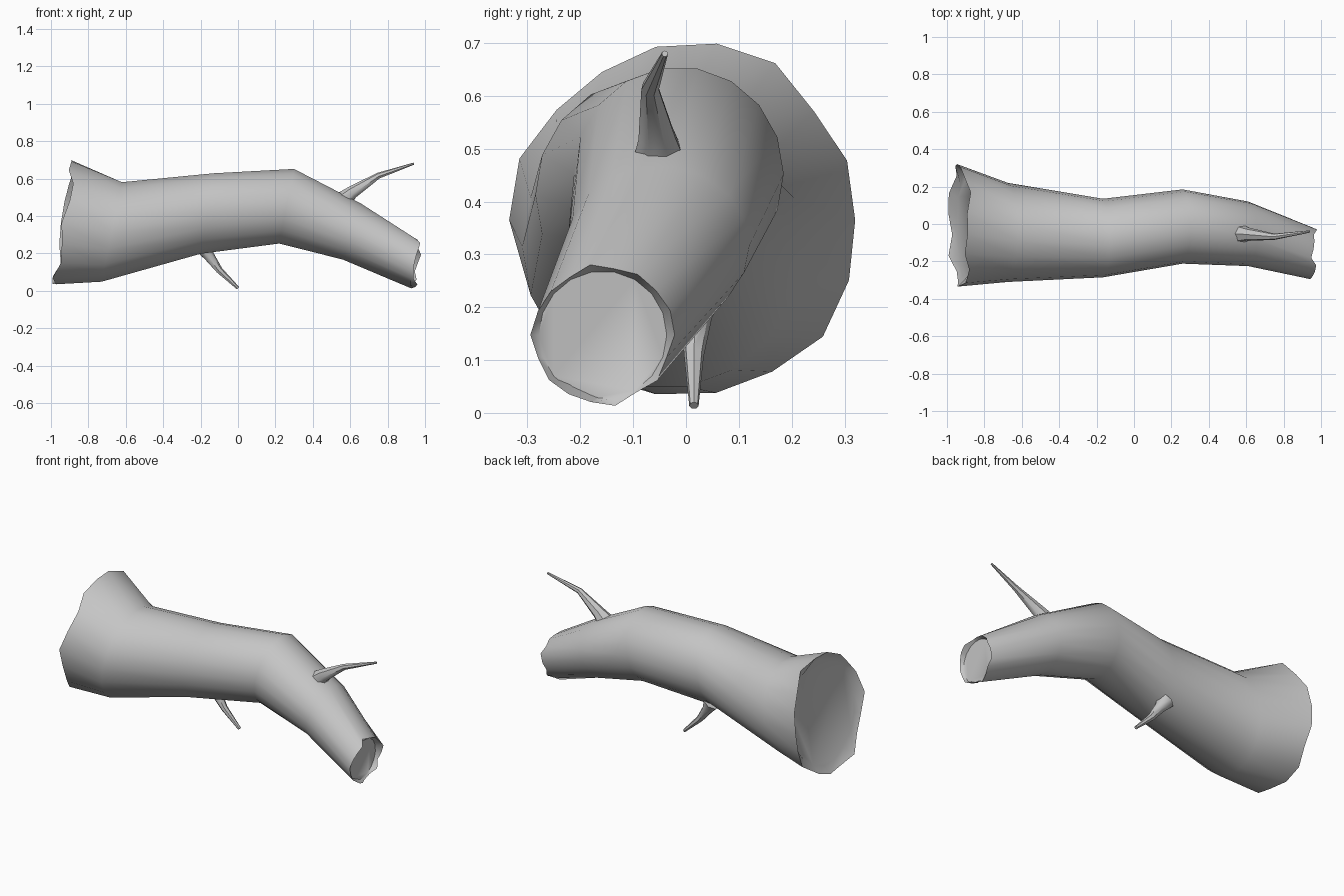
import bpy, bmesh, math, random
from mathutils import Vector

random.seed(4)
if "Cube" in bpy.data.objects:
    bpy.data.objects.remove(bpy.data.objects["Cube"], do_unlink=True)

bark = bpy.data.materials.new("grey_bark")
bark.use_nodes = True
colour = (0.56, 0.56, 0.56, 1)
bark.diffuse_color = colour
bark.node_tree.nodes["Principled BSDF"].inputs["Base Color"].default_value = colour


def loft(name, rings):
    """Skin a list of point rings and close both ends."""
    bm = bmesh.new()
    loops = [[bm.verts.new(p) for p in ring] for ring in rings]
    for a, b in zip(loops, loops[1:]):
        n = len(a)
        for i in range(n):
            j = (i + 1) % n
            bm.faces.new((a[i], a[j], b[j], b[i]))
    bm.faces.new(loops[0])
    bm.faces.new(loops[-1])
    bmesh.ops.recalc_face_normals(bm, faces=bm.faces[:])
    mesh = bpy.data.meshes.new(name)
    bm.to_mesh(mesh)
    bm.free()
    mesh.materials.append(bark)
    obj = bpy.data.objects.new(name, mesh)
    bpy.context.collection.objects.link(obj)
    bpy.ops.object.select_all(action='DESELECT')
    obj.select_set(True)
    bpy.context.view_layer.objects.active = obj
    bpy.ops.object.shade_smooth_by_angle(angle=math.radians(50))
    return obj


def log_ring(bottom, top, y_min, y_max, sides=18, ragged=0.0):
    """Tilted oval section between a bottom and a top (x, z) point."""
    low, high = Vector((bottom[0], 0, bottom[1])), Vector((top[0], 0, top[1]))
    centre = (low + high) / 2 + Vector((0, (y_min + y_max) / 2, 0))
    up, side = (high - low) / 2, Vector((0, (y_max - y_min) / 2, 0))
    ring = []
    for i in range(sides):
        t = math.tau * i / sides
        r = 1 + random.uniform(-1.6, 1) * ragged
        p = centre + (side * math.cos(t) + up * math.sin(t)) * r
        p.x += random.uniform(-0.7, 0.7) * ragged
        ring.append(p)
    return ring


def inset(ring, scale, shift):
    """Smaller copy of a ring, pushed into the log."""
    c = sum(ring, Vector()) / len(ring)
    return [c + (p - c) * scale + Vector((shift, 0, 0)) for p in ring]


def branch(name, path, sides=7):
    """Tapered twig through (point, radius) stations."""
    pts = [Vector(p) for p, r in path]
    rings = []
    for k, (p, r) in enumerate(path):
        d = (pts[min(k + 1, len(pts) - 1)] - pts[max(k - 1, 0)]).normalized()
        u = d.cross(Vector((0, 1, 0))).normalized()
        v = d.cross(u)
        rings.append([pts[k] + (u * math.cos(a) + v * math.sin(a)) * r
                      for a in (math.tau * i / sides for i in range(sides))])
    return loft(name, rings)


# Log: ragged flared butt, bent trunk, ragged narrow end, recessed end faces
butt = log_ring((-0.98, 0.03), (-0.88, 0.70), -0.33, 0.33, ragged=0.03)
tip = log_ring((0.945, 0.015), (0.97, 0.28), -0.29, -0.025, ragged=0.035)
butt_flat = log_ring((-0.97, 0.05), (-0.87, 0.67), -0.31, 0.31)
tip_flat = log_ring((0.945, 0.02), (0.965, 0.275), -0.285, -0.03)
trunk = [
    log_ring((-0.73, 0.045), (-0.62, 0.585), -0.31, 0.22),
    log_ring((-0.20, 0.195), (-0.13, 0.632), -0.285, 0.135),
    log_ring((0.22, 0.25), (0.30, 0.655), -0.212, 0.185),
    log_ring((0.56, 0.165), (0.66, 0.468), -0.225, 0.12),
]
loft("log", [inset(butt_flat, 0.94, 0.02), butt] + trunk
     + [tip, inset(tip_flat, 0.95, -0.025)])

# Broken twigs
branch("upper_twig", [((0.54, -0.05, 0.46), 0.06), ((0.61, -0.055, 0.525), 0.036),
                      ((0.75, -0.068, 0.615), 0.017), ((0.94, -0.04, 0.68), 0.006)])
branch("lower_twig", [((-0.19, 0.025, 0.24), 0.05), ((-0.155, 0.02, 0.185), 0.03),
                      ((-0.10, 0.015, 0.11), 0.019), ((0.0, 0.015, 0.014), 0.009)])
